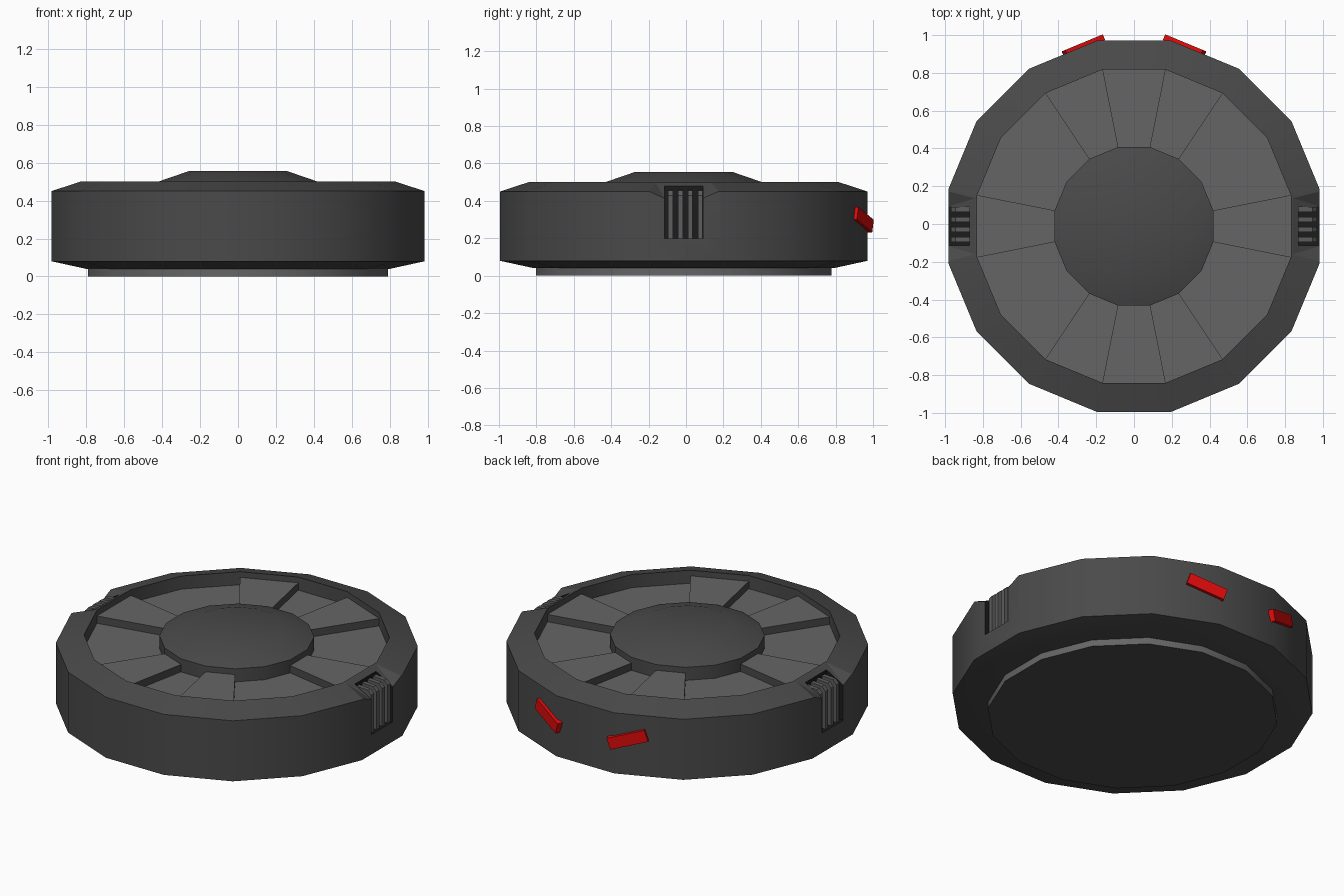
import bpy, bmesh, math
from mathutils import Matrix, Vector

if "Cube" in bpy.data.objects:
    bpy.data.objects.remove(bpy.data.objects["Cube"])

CY = -0.012                      # body centre in y
K = 1 / math.cos(math.pi / 16)   # flat distance -> corner radius of a 16-gon


def material(name, *rgb):
    m = bpy.data.materials.new(name)
    m.diffuse_color = (*rgb, 1)
    m.use_nodes = True
    m.node_tree.nodes["Principled BSDF"].inputs["Base Color"].default_value = m.diffuse_color
    return m


DARK = material("dark_shell", .068, .068, .068)
PANEL = material("panel_grey", .13, .13, .13)
FIN = material("fin_grey", .11, .11, .11)
BLACK = material("vent_black", .012, .012, .012)
RED = material("red_light", .72, .003, .003)


def finish(name, bm, mat, smooth=False):
    bmesh.ops.recalc_face_normals(bm, faces=bm.faces)
    me = bpy.data.meshes.new(name)
    bm.to_mesh(me)
    bm.free()
    me.materials.append(mat)
    ob = bpy.data.objects.new(name, me)
    bpy.context.collection.objects.link(ob)
    if smooth:
        bpy.ops.object.select_all(action='DESELECT')
        ob.select_set(True)
        bpy.context.view_layer.objects.active = ob
        bpy.ops.object.shade_smooth_by_angle(angle=math.radians(30))
    return ob


def at(r, step, z):
    """Point on a 16-gon; step counts corners from the +x side."""
    a = math.radians(11.25 + 22.5 * step)
    return Vector((r * K * math.cos(a), CY + r * K * math.sin(a), z))


def lathe(name, profile, mat):
    bm = bmesh.new()
    rings = [[bm.verts.new(at(r, i, z)) for i in range(16)] for r, z in profile]
    for lo, hi in zip(rings, rings[1:]):
        for i in range(16):
            j = (i + 1) % 16
            bm.faces.new((lo[i], lo[j], hi[j], hi[i]))
    bm.faces.new(rings[0])
    bm.faces.new(rings[-1])
    return finish(name, bm, mat, True)


def extrude(bm, pts, vec):
    f = bm.faces.new([bm.verts.new(p) for p in pts])
    r = bmesh.ops.extrude_face_region(bm, geom=[f], use_keep_orig=True)
    bmesh.ops.translate(bm, vec=vec, verts=[v for v in r['geom'] if isinstance(v, bmesh.types.BMVert)])


# Main drum, foot and central hub
body = lathe("body", [(.80, .04), (.983, .08), (.983, .45), (.83, .50), (.83, .38)], DARK)
foot = lathe("foot", [(.79, 0), (.79, .06)], PANEL)
foot.data.materials.append(DARK)
for p in foot.data.polygons:
    p.material_index = int(abs(p.normal.z) > .5)   # dark underside
lathe("hub", [(.42, .37), (.42, .50), (.26, .555)], DARK)

# Top panels: alternating raised and lowered wedges with dark step sides
spans = [(0, 2), (2, 3), (3, 4), (4, 5), (5, 7), (7, 8)]
for half in (0, 8):
    for n, (s, e) in enumerate(spans):
        z = .465 if n % 2 else .42
        bm = bmesh.new()
        pts = [at(.831, i + half, .37) for i in range(s, e + 1)]
        pts += [at(.41, i + half, .37) for i in range(e, s - 1, -1)]
        extrude(bm, pts, (0, 0, z - .37))
        panel = finish("top_panel", bm, PANEL)
        panel.data.materials.append(DARK)
        for p in panel.data.polygons:
            p.material_index = int(abs(p.normal.z) < .5)

# Side vents: sloped notch, black pocket and four fins on each side
for sx in (1, -1):
    bm = bmesh.new()
    for sy in (1, -1):
        for x, y, z in [(.835, .15, .5), (1, .10, .405), (1, .195, .447),
                        (.835, .15, .6), (1, .195, .6)]:
            bm.verts.new((sx * x, CY + sy * y, z))
    bmesh.ops.convex_hull(bm, input=bm.verts)
    notch = finish("vent_notch_cutter", bm, DARK)
    bm = bmesh.new()
    bmesh.ops.create_cube(bm, size=1, matrix=Matrix.Translation((sx * .97, CY, .4))
                          @ Matrix.Diagonal((.2, .205, .4, 1)))
    pocket = finish("vent_pocket_cutter", bm, BLACK)
    for cutter in (notch, pocket):
        cutter.hide_render = True
        cutter.display_type = 'WIRE'
        m = body.modifiers.new("vent_cut", 'BOOLEAN')
        m.operation = 'DIFFERENCE'
        m.solver = 'EXACT'
        m.material_mode = 'TRANSFER'
        m.object = cutter
    bm = bmesh.new()
    for i in range(4):
        y = CY - .071 + i * .053
        prof = [(.865, .195), (.968, .195), (.968, .43), (.945, .455), (.865, .46)]
        extrude(bm, [(sx * x, y - .013, z) for x, z in prof], (0, .026, 0))
    finish("vent_fins", bm, FIN)

# Red slanted lights on the back
for sx in (1, -1):
    bm = bmesh.new()
    rot = Matrix.Rotation(sx * math.radians(-22.5), 4, 'Z') @ Matrix.Rotation(sx * math.radians(-18), 4, 'Y')
    bmesh.ops.create_cube(bm, size=1, matrix=Matrix.Translation((sx * .268, .944, .30))
                          @ rot @ Matrix.Diagonal((.225, .032, .07, 1)))
    # sx mirrors the slant: outer ends sit higher
    finish("rear_light", bm, RED)
